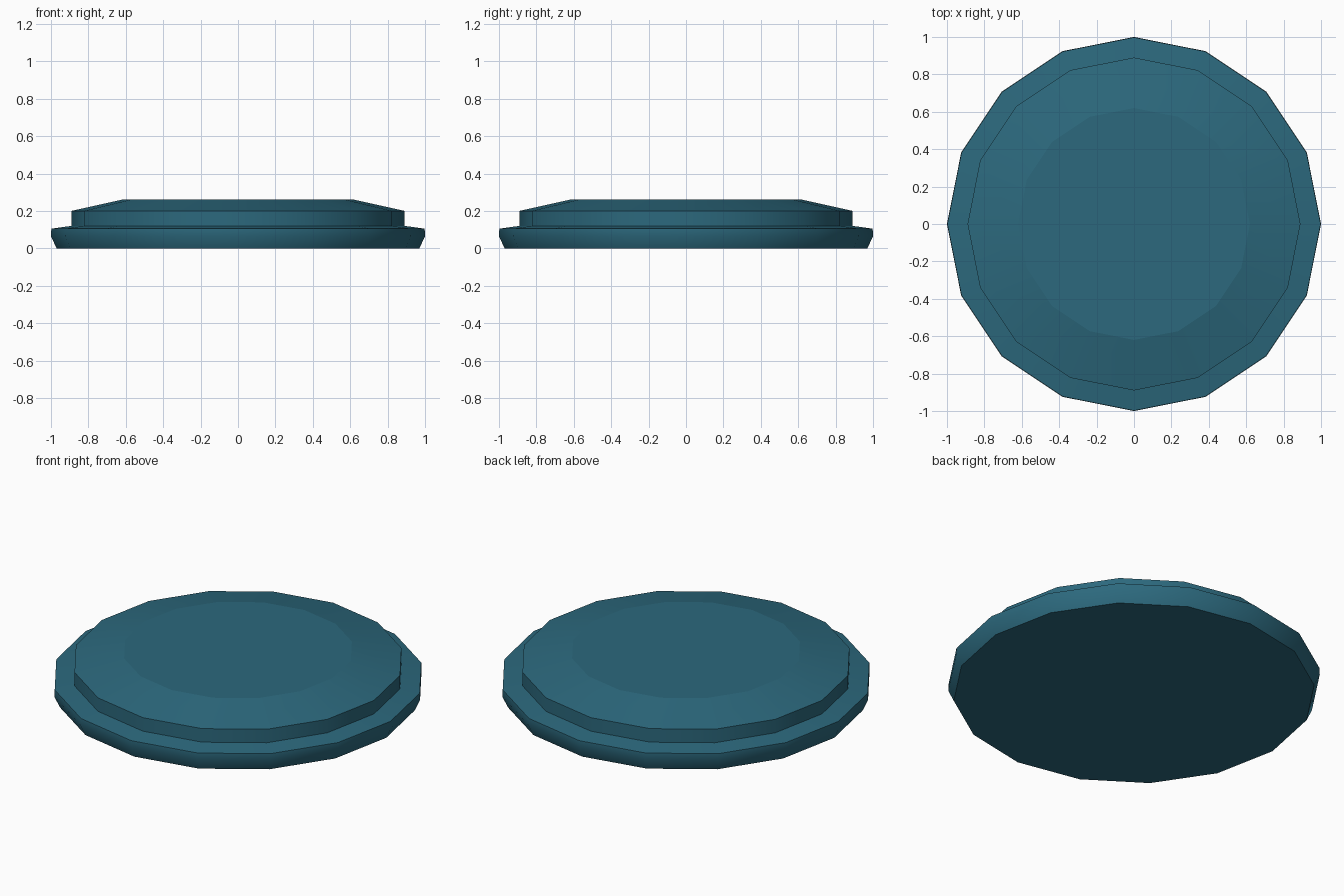
import bpy, bmesh, math

if "Cube" in bpy.data.objects:
    bpy.data.objects.remove(bpy.data.objects["Cube"])

SIDES = 16
# Radius and height, from the underside up to the flat top
PROFILE = [(0.97, 0.0), (1.0, 0.065), (0.998, 0.105), (0.89, 0.12),
           (0.89, 0.20), (0.62, 0.26)]


def lathe(name, profile, sides):
    bm = bmesh.new()
    rings = []
    for r, z in profile:
        rings.append([bm.verts.new((r * math.cos(i * math.tau / sides),
                                    r * math.sin(i * math.tau / sides), z))
                      for i in range(sides)])
    for low, high in zip(rings, rings[1:]):
        for i in range(sides):
            j = (i + 1) % sides
            bm.faces.new((low[i], low[j], high[j], high[i]))
    bm.faces.new(rings[0][::-1])
    bm.faces.new(rings[-1])
    bmesh.ops.recalc_face_normals(bm, faces=bm.faces[:])
    mesh = bpy.data.meshes.new(name)
    bm.to_mesh(mesh)
    bm.free()
    obj = bpy.data.objects.new(name, mesh)
    bpy.context.collection.objects.link(obj)
    return obj


# Stepped disc: bevelled rim, raised centre with sloped shoulder
disc = lathe("stepped_disc", PROFILE, SIDES)
teal = bpy.data.materials.new("teal")
teal.diffuse_color = (0.025, 0.14, 0.205, 1)
teal.use_nodes = True
teal.node_tree.nodes["Principled BSDF"].inputs["Base Color"].default_value = teal.diffuse_color
disc.data.materials.append(teal)

bpy.ops.object.select_all(action='DESELECT')
disc.select_set(True)
bpy.context.view_layer.objects.active = disc
bpy.ops.object.shade_smooth_by_angle(angle=math.radians(40))

# Flat top and underside
for p in disc.data.polygons:
    if len(p.vertices) == SIDES:
        p.use_smooth = False
